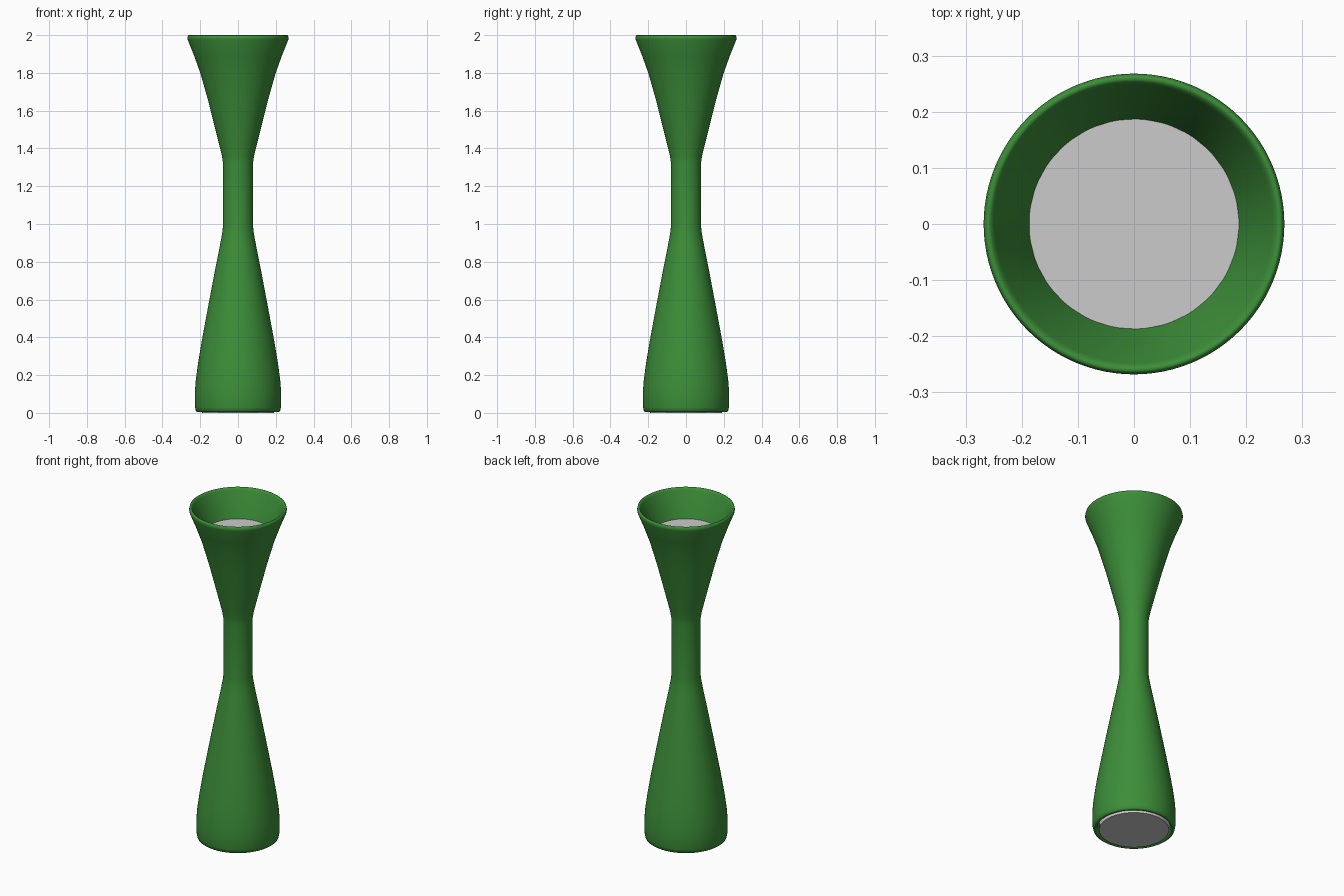
import bpy
import bmesh
import math

if "Cube" in bpy.data.objects:
    bpy.data.objects.remove(bpy.data.objects["Cube"])

green = bpy.data.materials.new("green_lacquer")
green.diffuse_color = (0.045, 0.27, 0.04, 1)
green.use_nodes = True
green.node_tree.nodes["Principled BSDF"].inputs["Base Color"].default_value = green.diffuse_color


def lathe(name, profile, sides, mat=None, closed=False, angle=30):
    """Spin a (radius, z) profile about the z axis."""
    bm = bmesh.new()
    rings = []
    for r, z in profile:
        rings.append([bm.verts.new((r * math.cos(2 * math.pi * i / sides),
                                    r * math.sin(2 * math.pi * i / sides), z))
                      for i in range(sides)])
    pairs = list(zip(rings, rings[1:]))
    if closed:
        pairs.append((rings[-1], rings[0]))
    else:
        bm.faces.new(rings[0])
        bm.faces.new(rings[-1])
    for a, b in pairs:
        for i in range(sides):
            j = (i + 1) % sides
            bm.faces.new((a[i], a[j], b[j], b[i]))
    bmesh.ops.recalc_face_normals(bm, faces=bm.faces)
    mesh = bpy.data.meshes.new(name)
    bm.to_mesh(mesh)
    bm.free()
    obj = bpy.data.objects.new(name, mesh)
    bpy.context.collection.objects.link(obj)
    if mat:
        mesh.materials.append(mat)
    bpy.ops.object.select_all(action='DESELECT')
    obj.select_set(True)
    bpy.context.view_layer.objects.active = obj
    bpy.ops.object.shade_smooth_by_angle(angle=math.radians(angle))
    return obj


# Hollow body: outer silhouette from base to rim, then the inner wall back down
outer = [(0.215, 0.004), (0.223, 0.01), (0.227, 0.03), (0.229, 0.10),
         (0.224, 0.17), (0.212, 0.26), (0.192, 0.38), (0.155, 0.58),
         (0.117, 0.78), (0.095, 0.89), (0.084, 0.95), (0.08, 0.985),
         (0.08, 1.15), (0.08, 1.325), (0.085, 1.36), (0.097, 1.41),
         (0.127, 1.53), (0.160, 1.66), (0.200, 1.80), (0.232, 1.89),
         (0.266, 1.975), (0.268, 1.985), (0.265, 1.997), (0.260, 2.0)]
inner = [(0.254, 1.997), (0.248, 1.985), (0.187, 1.84), (0.135, 1.66),
         (0.072, 1.41), (0.055, 1.325), (0.055, 0.985), (0.092, 0.78),
         (0.167, 0.38), (0.188, 0.24), (0.200, 0.10), (0.200, 0.015),
         (0.205, 0.006)]
lathe("body", outer + inner, 96, green, closed=True, angle=60)

# Grey plugs closing the cup and the base
lathe("cup_floor", [(0.180, 1.825), (0.188, 1.84)], 25)
lathe("base_plug", [(0.191, 0.0), (0.191, 0.06)], 64)
